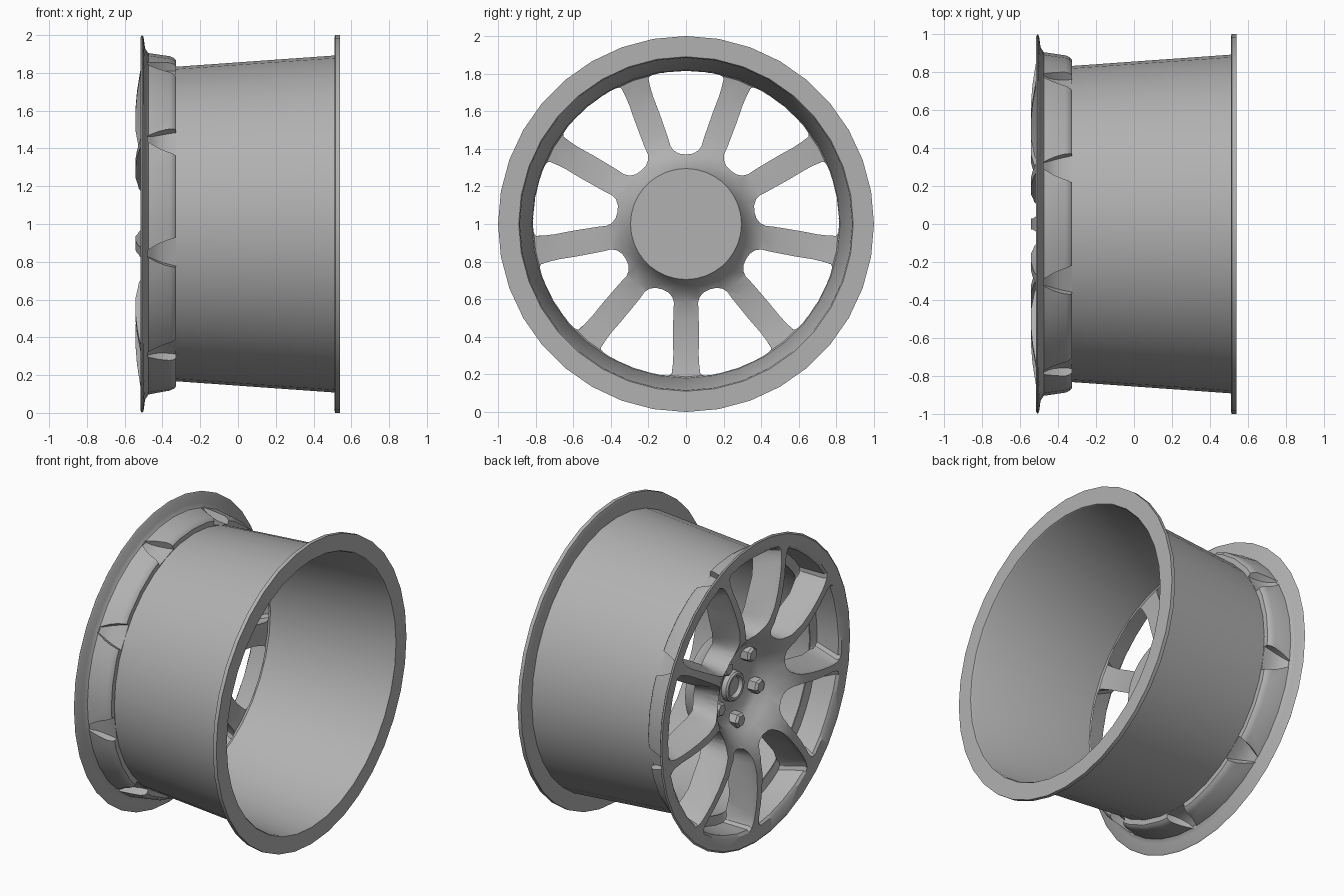
import bpy, bmesh
from math import sin, cos, pi, radians

if "Cube" in bpy.data.objects:
    bpy.data.objects.remove(bpy.data.objects["Cube"])

SPOKES = 9
STEP = 2 * pi / SPOKES
SEG = 36

# dark grey metal
metal = bpy.data.materials.new("dark_grey")
metal.diffuse_color = (.44, .44, .44, 1)
metal.use_nodes = True
metal.node_tree.nodes["Principled BSDF"].inputs["Base Color"].default_value = metal.diffuse_color


def finish(name, bm):
    bmesh.ops.remove_doubles(bm, verts=bm.verts, dist=1e-5)
    bmesh.ops.recalc_face_normals(bm, faces=bm.faces)
    me = bpy.data.meshes.new(name)
    bm.to_mesh(me)
    bm.free()
    me.materials.append(metal)
    ob = bpy.data.objects.new(name, me)
    bpy.context.collection.objects.link(ob)
    return ob


def select(ob):
    bpy.ops.object.select_all(action='DESELECT')
    ob.select_set(True)
    bpy.context.view_layer.objects.active = ob


def smooth(ob, angle=32):
    select(ob)
    bpy.ops.object.shade_smooth_by_angle(angle=radians(angle))


def place(x, t, r, a):
    """Tangential / radial offset at wheel angle a -> world position."""
    return (x, r * cos(a) - t * sin(a), 1 + r * sin(a) + t * cos(a))


def revolve(name, profile, closed):
    """Spin (x, radius) points around the wheel axis."""
    bm = bmesh.new()
    rings = [[bm.verts.new(place(x, 0, r, 2 * pi * i / SEG)) for i in range(SEG)]
             for x, r in profile]
    pairs = list(zip(rings, rings[1:]))
    if closed:
        pairs.append((rings[-1], rings[0]))
    for p, q in pairs:
        for i in range(SEG):
            j = (i + 1) % SEG
            bm.faces.new((p[i], p[j], q[j], q[i]))
    return finish(name, bm)


def lofts(name, sections, angles):
    """Loft (x, [(t, r)...]) sections into capped solids, repeated at angles."""
    bm = bmesh.new()
    for a in angles:
        rings = [[bm.verts.new(place(x, t, r, a)) for t, r in pts] for x, pts in sections]
        n = len(rings[0])
        for p, q in zip(rings, rings[1:]):
            for i in range(n):
                j = (i + 1) % n
                bm.faces.new((p[i], p[j], q[j], q[i]))
        bm.faces.new(rings[0])
        bm.faces.new(rings[-1])
    return finish(name, bm)


def cut(ob, cutter):
    cutter.hide_render = True
    m = ob.modifiers.new("cut", 'BOOLEAN')
    m.operation = 'DIFFERENCE'
    m.solver = 'EXACT'
    m.object = cutter
    select(ob)
    bpy.ops.object.modifier_apply(modifier=m.name)
    bpy.data.objects.remove(cutter)


def mirror(half):
    """Complete a half outline that starts and ends on t = 0."""
    return half + [(-t, r) for t, r in reversed(half[1:-1])]


# wheel face: dish, spoke crown, front lip, pocket backs, hub back
face = revolve("wheel_face", [
    (-.33, 0), (-.33, .1), (-.345, .2), (-.365, .245), (-.42, .29), (-.485, .36),
    (-.525, .44), (-.543, .54), (-.543, .64), (-.535, .74), (-.52, .84), (-.508, .91),
    (-.515, .99), (-.508, 1.0), (-.50, .99), (-.492, .93), (-.475, .905),
    (-.36, .888), (-.338, .878), (-.327, .865), (-.327, .83), (-.345, .813),
    (-.365, .7), (-.355, .5), (-.335, .41), (-.29, .34), (-.2, .295), (-.2, 0)], False)

# windows: wide at the front, stepped to a smaller opening at the back
inner = [(0, .355), (.04, .358), (.075, .374), (.105, .405), (.132, .45), (.195, .61), (.255, .767)]
front = mirror(inner + [(.268, .82), (.268, .855), (.252, .883), (.14, .912), (0, .925)])
fillet = mirror(inner + [(.266, .81), (.268, .84), (.25, .862), (.14, .885), (0, .893)])
back = mirror([(0, .37), (.035, .374), (.065, .39), (.083, .415), (.093, .45), (.143, .6),
               (.19, .728), (.197, .752), (.192, .772), (.175, .791), (.1, .808), (0, .814)])
pocket = [(t * 1.06, r + .058) if r > .74 else (t, r) for t, r in back]
windows = lofts("window_cutter",
                [(-.7, front), (-.515, front), (-.495, fillet), (-.355, pocket),
                 (-.343, back), (-.05, back)],
                [pi / 2 + i * STEP for i in range(SPOKES)])
cut(face, windows)


# outside notches behind each spoke end, leaving the pockets as raised blocks
def notch(w, r):
    return [(-w, r), (w, r), (w * 1.07, .97), (-w * 1.07, .97)]


notches = lofts("notch_cutter",
                [(-.478, notch(.018, .893)), (-.45, notch(.034, .868)), (-.42, notch(.05, .85)),
                 (-.38, notch(.065, .838)), (-.33, notch(.078, .833)), (-.25, notch(.08, .833))],
                [pi / 2 + (i + .5) * STEP for i in range(SPOKES)])
cut(face, notches)
smooth(face)

# tapered barrel with the rear flange
barrel = revolve("barrel", [(-.335, .832), (.51, .892), (.51, .985), (.515, 1.0), (.54, 1.0),
                            (.54, .89), (.53, .884), (-.335, .82)], True)
smooth(barrel)

# hollow centre cap
cap = revolve("centre_cap", [(-.32, .1), (-.36, .095), (-.37, .085), (-.368, .07),
                             (-.345, .06), (-.34, 0)], False)
smooth(cap)


# five hexagonal lug nuts
def hexagon(s):
    return [(s * cos(i * pi / 3), .215 + s * sin(i * pi / 3)) for i in range(6)]


nuts = lofts("lug_nuts", [(-.32, hexagon(.05)), (-.395, hexagon(.05)), (-.41, hexagon(.037))],
             [-pi / 2 + i * 2 * pi / 5 for i in range(5)])
smooth(nuts, 20)
